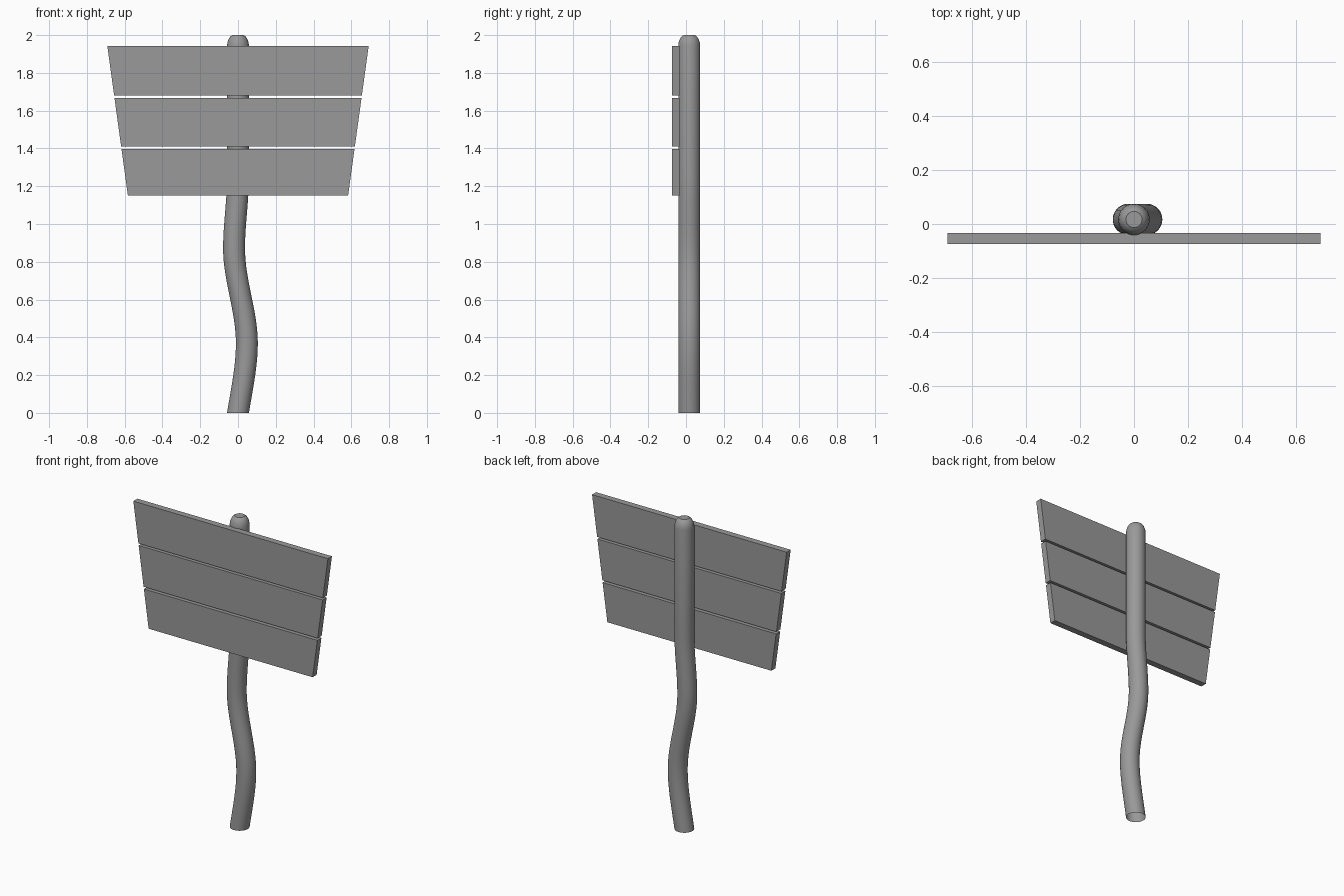
import bpy, bmesh, math

if "Cube" in bpy.data.objects:
    bpy.data.objects.remove(bpy.data.objects["Cube"])

R, YC, SIDES = 0.058, 0.017, 32

grey = bpy.data.materials.new("dark_grey")
grey.diffuse_color = (0.32, 0.32, 0.32, 1)
grey.use_nodes = True
grey.node_tree.nodes["Principled BSDF"].inputs["Base Color"].default_value = grey.diffuse_color


def finish(bm, name):
    me = bpy.data.meshes.new(name)
    bm.to_mesh(me)
    bm.free()
    me.materials.append(grey)
    ob = bpy.data.objects.new(name, me)
    bpy.context.collection.objects.link(ob)
    return ob


# post centre line: (height, x offset, slope), joined by Hermite curves
KEYS = [(0, 0, 0.16), (0.37, 0.047, 0), (0.87, -0.021, 0), (1.25, 0, 0), (1.95, 0, 0)]


def post_x(z):
    for (z0, x0, m0), (z1, x1, m1) in zip(KEYS, KEYS[1:]):
        if z <= z1:
            h = z1 - z0
            t = (z - z0) / h
            return ((2*t**3 - 3*t**2 + 1) * x0 + (t**3 - 2*t**2 + t) * h * m0
                    + (3*t**2 - 2*t**3) * x1 + (t**3 - t**2) * h * m1)
    return 0


# wavy post, open underneath, with a rounded top ending in a small flat disc
bend = [(1.3 * i / 32, R) for i in range(33)]
cap = [(1.945, R), (1.965, 0.055), (1.982, 0.048), (1.993, 0.040), (2.0, 0.030)]
bm = bmesh.new()
rings = []
for z, r in bend + cap:
    cx = post_x(z)
    rings.append([bm.verts.new((cx + r * math.cos(2 * math.pi * k / SIDES),
                                YC + r * math.sin(2 * math.pi * k / SIDES), z))
                  for k in range(SIDES)])
for a, b in zip(rings, rings[1:]):
    for k in range(SIDES):
        n = (k + 1) % SIDES
        bm.faces.new((a[k], a[n], b[n], b[k]))
bm.faces.new(rings[-1])
post = finish(bm, "post")
bpy.context.view_layer.objects.active = post
post.select_set(True)
bpy.ops.object.shade_smooth_by_angle(angle=math.radians(30))


# three tapered boards
def half_width(z):
    return 0.583 + (z - 1.151) * 0.1375


for name, z0, z1 in (("lower_board", 1.151, 1.397),
                     ("middle_board", 1.411, 1.667),
                     ("upper_board", 1.68, 1.942)):
    bm = bmesh.new()
    bmesh.ops.create_cube(bm, size=1)
    for v in bm.verts:
        z = z1 if v.co.z > 0 else z0
        v.co = (math.copysign(half_width(z), v.co.x),
                -0.034 if v.co.y > 0 else -0.075, z)
    finish(bm, name)
